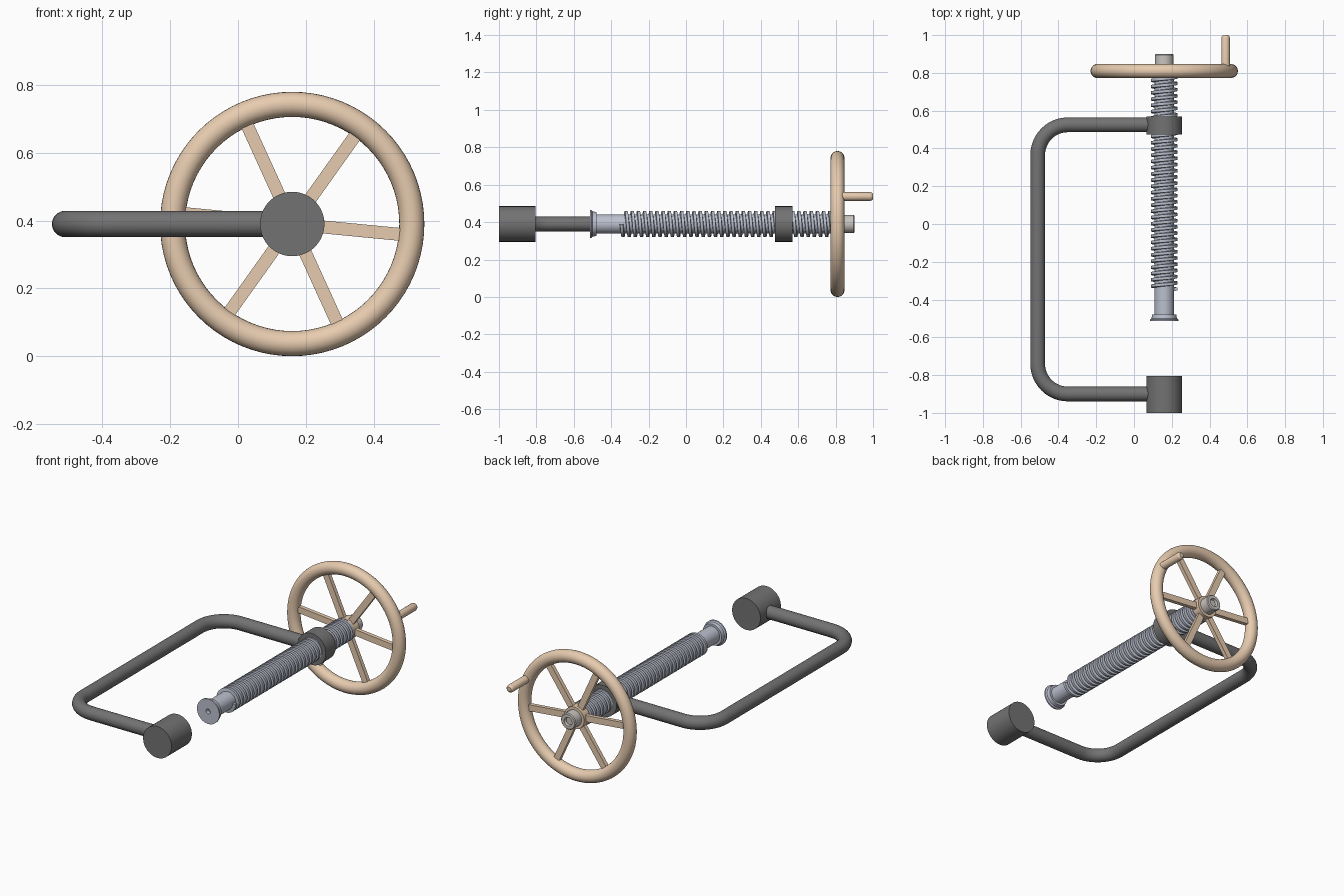
import bpy, bmesh
from math import sin, cos, pi, radians, tau
from mathutils import Matrix, Vector

if "Cube" in bpy.data.objects:
    bpy.data.objects.remove(bpy.data.objects["Cube"])

CX, CZ = 0.16, 0.39          # screw axis, running along y


def material(name, rgb):
    m = bpy.data.materials.new(name)
    m.diffuse_color = (*rgb, 1)
    m.use_nodes = True
    m.node_tree.nodes["Principled BSDF"].inputs["Base Color"].default_value = m.diffuse_color
    return m


IRON = material("dark_iron", (0.17, 0.17, 0.17))
STEEL = material("blue_steel", (0.50, 0.53, 0.62))
BOLT = material("pale_steel", (0.58, 0.55, 0.52))
WOOD = material("tan_wood", (0.80, 0.60, 0.43))


def finish(name, bm, mat, angle=35):
    bmesh.ops.remove_doubles(bm, verts=bm.verts, dist=1e-5)
    bmesh.ops.recalc_face_normals(bm, faces=bm.faces)
    me = bpy.data.meshes.new(name)
    bm.to_mesh(me)
    bm.free()
    ob = bpy.data.objects.new(name, me)
    bpy.context.collection.objects.link(ob)
    me.materials.append(mat)
    bpy.ops.object.select_all(action='DESELECT')
    ob.select_set(True)
    bpy.context.view_layer.objects.active = ob
    bpy.ops.object.shade_smooth_by_angle(angle=radians(angle))
    return ob


def lathe(name, profile, mat, cx=CX, cz=CZ, seg=48, closed=False):
    """Revolve (radius, y) points around a line parallel to y."""
    bm = bmesh.new()
    pts = profile + profile[:1] if closed else profile
    vs = [bm.verts.new((cx + r, y, cz)) for r, y in pts]
    es = [bm.edges.new(p) for p in zip(vs, vs[1:])]
    bmesh.ops.spin(bm, geom=vs + es, cent=(cx, 0, cz), axis=(0, 1, 0),
                   angle=tau, steps=seg, use_duplicate=False)
    return finish(name, bm, mat)


def sweep(name, rings, mat, angle=35):
    """Skin a list of equal-length point rings and cap both ends."""
    bm = bmesh.new()
    rows = [[bm.verts.new(p) for p in ring] for ring in rings]
    n = len(rows[0])
    for a, b in zip(rows, rows[1:]):
        for i in range(n):
            j = (i + 1) % n
            bm.faces.new((a[i], a[j], b[j], b[i]))
    bm.faces.new(rows[0])
    bm.faces.new(rows[-1])
    return finish(name, bm, mat, angle)


# C-shaped pipe frame with rounded corners
BEND, PIPE_X, Y0, Y1, PIPE_R = 0.16, -0.51, -0.90, 0.525, 0.039
path = [((0.09, Y1), 90)]
for k in range(13):
    a = 90 + 90 * k / 12
    path.append(((PIPE_X + BEND + BEND * cos(radians(a)),
                  Y1 - BEND + BEND * sin(radians(a))), a))
for k in range(13):
    a = 180 + 90 * k / 12
    path.append(((PIPE_X + BEND + BEND * cos(radians(a)),
                  Y0 + BEND + BEND * sin(radians(a))), a))
path.append(((0.10, Y0), 270))
rings = []
for (x, y), a in path:
    out = Vector((cos(radians(a)), sin(radians(a)), 0))
    rings.append([Vector((x, y, CZ)) + PIPE_R * (out * cos(t) + Vector((0, 0, sin(t))))
                  for t in (tau * i / 32 for i in range(32))])
sweep("pipe_frame", rings, IRON)

# anvil block and nut collar
lathe("anvil", [(0, -1.0), (0.095, -1.0), (0.095, -0.805), (0, -0.805)], IRON, seg=64)
lathe("nut_collar", [(0.062, 0.475), (0.095, 0.475), (0.095, 0.57), (0.062, 0.57)],
      IRON, seg=64, closed=True)

# screw core with pressure foot
lathe("screw_shaft", [(0, -0.49), (0.015, -0.49), (0.015, -0.514), (0.075, -0.514),
                      (0.075, -0.505), (0.067, -0.50), (0.064, -0.478),
                      (0.051, -0.478), (0.051, 0.80), (0, 0.80)], STEEL)

# helical thread
PITCH, START, END, STEPS = 0.033, -0.345, 0.79, 28
count = int((END - START) / PITCH * STEPS)
rings = []
for i in range(count + 1):
    t, y = tau * i / STEPS, START + PITCH * i / STEPS
    rings.append([(CX + r * cos(t), y + dy, CZ - r * sin(t)) for r, dy in
                  ((0.047, -0.0105), (0.07, -0.0075), (0.07, 0.0075), (0.047, 0.0105))])
sweep("screw_thread", rings, STEEL)

# end bolt with recess
lathe("end_bolt", [(0, 0.885), (0.022, 0.885), (0.026, 0.90), (0.044, 0.90),
                   (0.049, 0.895), (0.049, 0.79), (0, 0.79)], BOLT)

# handwheel rim
WY, RIM, TUBE = 0.81, 0.353, 0.037
lathe("wheel_rim", [(RIM + TUBE * cos(tau * i / 24), WY + TUBE * sin(tau * i / 24))
                    for i in range(24)], WOOD, seg=80, closed=True)

# wheel hub
lathe("wheel_hub", [(0.045, WY - 0.025), (0.066, WY - 0.025), (0.066, WY + 0.03),
                    (0.045, WY + 0.03)], WOOD, closed=True)

# six spokes
for k in range(6):
    bm = bmesh.new()
    bmesh.ops.create_cube(bm, size=1, matrix=Matrix.Translation((CX, WY, CZ))
                          @ Matrix.Rotation(radians(5.5 + 60 * k), 4, 'Y')
                          @ Matrix.Translation((0.1925, 0, 0))
                          @ Matrix.Diagonal((0.275, 0.024, 0.038, 1)))
    finish(f"wheel_spoke_{k + 1}", bm, WOOD)

# crank handle on the rim
lathe("crank_handle", [(0, WY), (0.023, WY), (0.023, 0.985), (0.020, 0.994),
                       (0.013, 1.0), (0, 1.0)], WOOD, cx=0.485, cz=0.537, seg=32)
